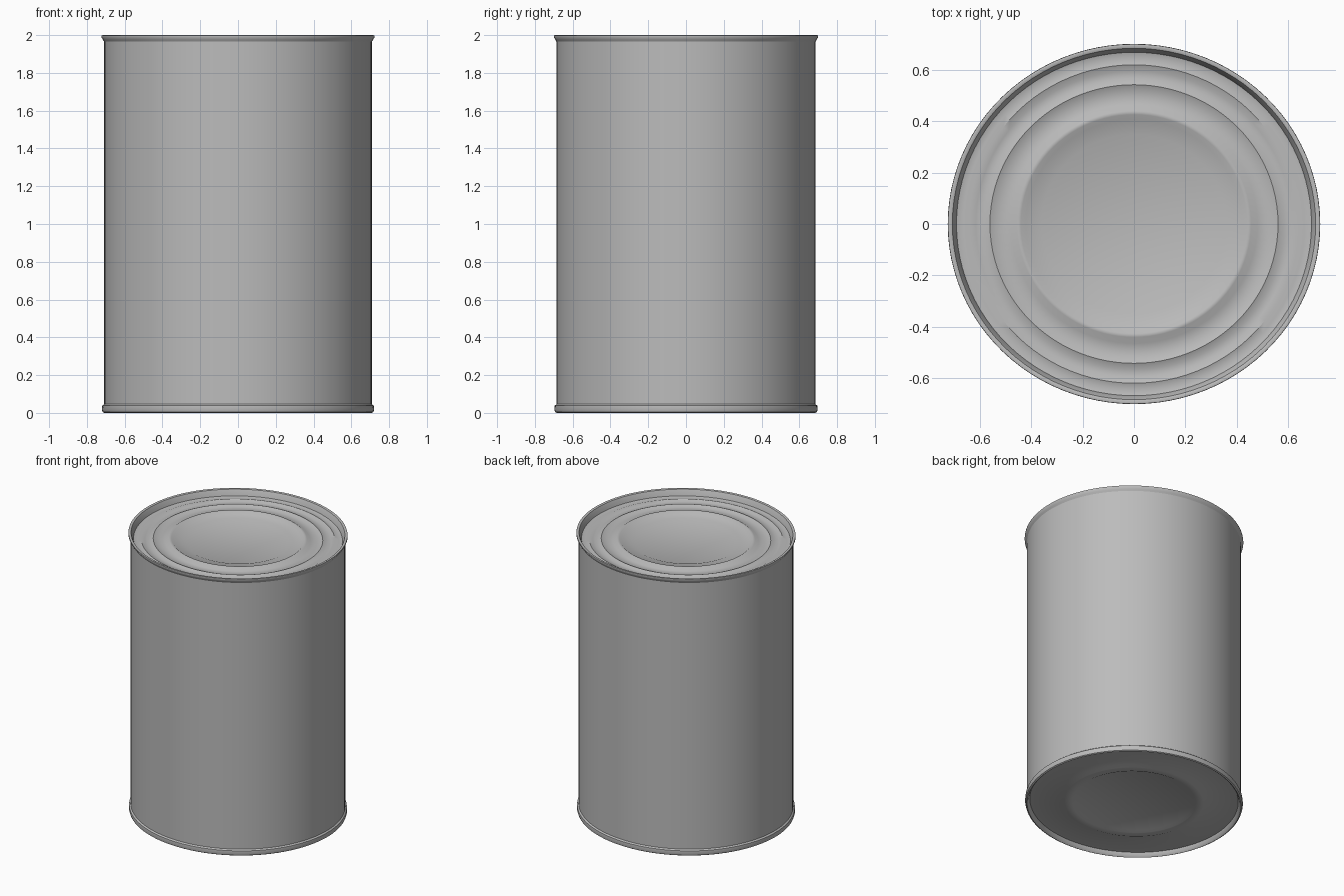
import bpy, bmesh, math

SIDES = 96
DEPTH = 0.967  # the can is slightly squashed front to back

cube = bpy.data.objects.get("Cube")
if cube:
    bpy.data.objects.remove(cube, do_unlink=True)

tin = bpy.data.materials.new("tin grey")
tin.use_nodes = True
colour = (0.5, 0.5, 0.5, 1)
tin.diffuse_color = colour
tin.node_tree.nodes["Principled BSDF"].inputs["Base Color"].default_value = colour


def lathe(name, profile):
    """Spin (radius, height) points about z; listed so that faces point outward."""
    bm = bmesh.new()
    rings = []
    for r, z in profile:
        if r == 0:
            rings.append([bm.verts.new((0, 0, z))] * SIDES)
        else:
            angles = [math.tau * i / SIDES for i in range(SIDES)]
            rings.append([bm.verts.new((r * math.cos(a), r * DEPTH * math.sin(a), z))
                          for a in angles])
    for low, high in zip(rings, rings[1:]):
        for i in range(SIDES):
            j = (i + 1) % SIDES
            corners = [low[i], low[j], high[j], high[i]]
            bm.faces.new(list(dict.fromkeys(corners)))
    mesh = bpy.data.meshes.new(name)
    bm.to_mesh(mesh)
    bm.free()
    mesh.materials.append(tin)
    obj = bpy.data.objects.new(name, mesh)
    bpy.context.collection.objects.link(obj)
    bpy.ops.object.select_all(action="DESELECT")
    obj.select_set(True)
    bpy.context.view_layer.objects.active = obj
    bpy.ops.object.shade_smooth_by_angle(angle=math.radians(40))
    return obj


# Straight wall
lathe("can_wall", [(0.709, 0.04), (0.709, 1.965)])

# Flared top seam, rolled over to the inside
lathe("top_rim", [(0.709, 1.965), (0.715, 1.975), (0.724, 1.99), (0.723, 1.998),
                  (0.716, 2.0), (0.706, 1.996), (0.698, 1.98), (0.69, 1.955)])

# Rounded bottom seam
lathe("bottom_rim", [(0.69, 0.03), (0.698, 0.008), (0.708, 0.0), (0.717, 0.005),
                     (0.721, 0.018), (0.719, 0.038), (0.709, 0.046)])

# Lid with ripples, one raised ring and a sunken middle
lathe("lid", [(0.69, 1.955), (0.665, 1.948), (0.64, 1.956), (0.615, 1.946),
              (0.585, 1.945), (0.56, 1.956), (0.535, 1.945), (0.48, 1.945),
              (0.455, 1.962), (0.44, 1.962), (0.42, 1.947), (0.36, 1.945),
              (0.335, 1.935), (0, 1.935)])

# Base with a shallow pressed ring
lathe("base", [(0, 0.03), (0.39, 0.03), (0.41, 0.02), (0.46, 0.02),
               (0.485, 0.03), (0.69, 0.03)])
